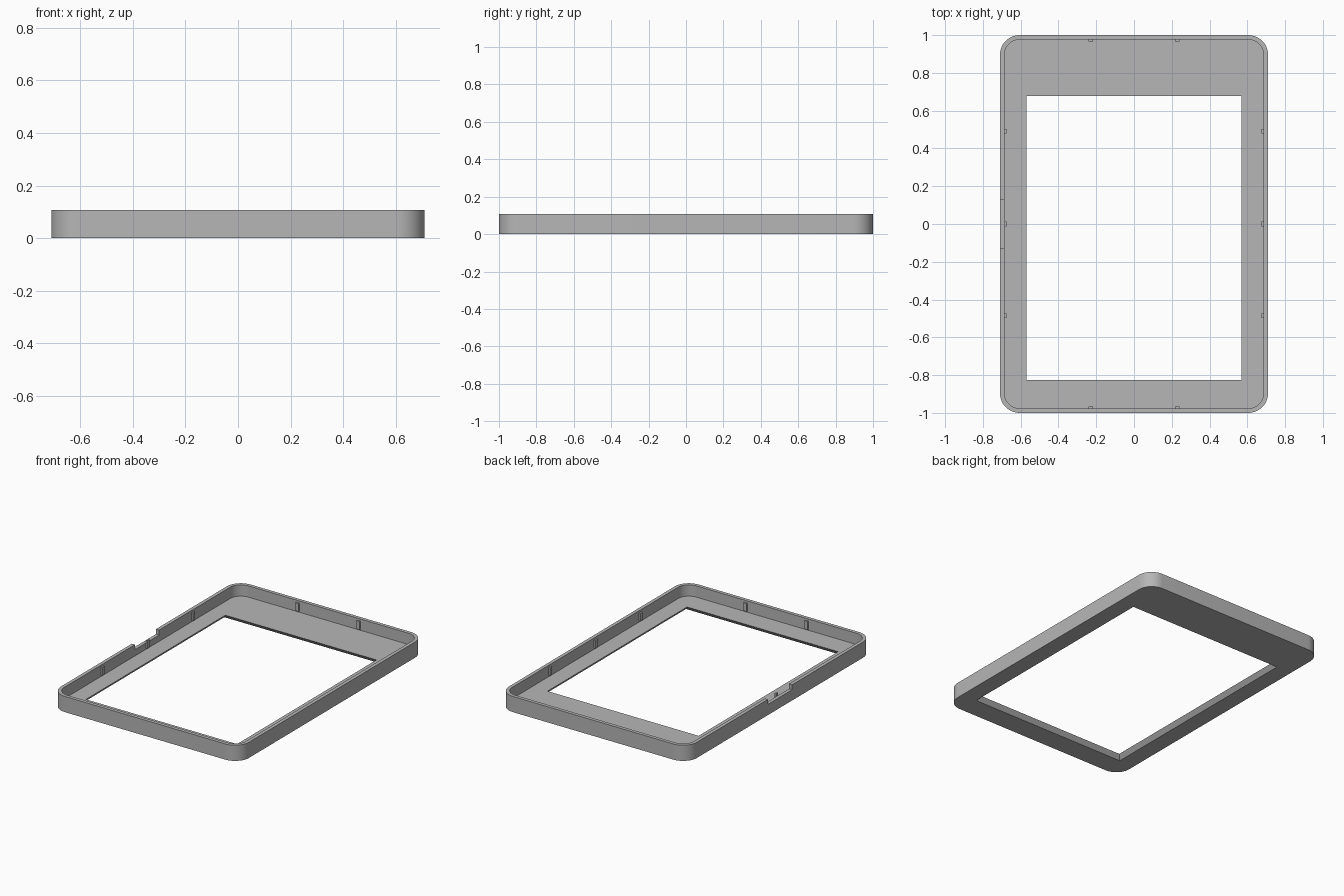
import bpy, bmesh, math

W, L, H = 0.71, 1.0, 0.107      # half width, half length, height
WALL, FLOOR, RADIUS = 0.024, 0.03, 0.105

cube = bpy.data.objects.get("Cube")
if cube:
    bpy.data.objects.remove(cube, do_unlink=True)

grey = bpy.data.materials.new("plain grey")
grey.use_nodes = True
grey.diffuse_color = (0.47, 0.47, 0.47, 1)
grey.node_tree.nodes["Principled BSDF"].inputs["Base Color"].default_value = grey.diffuse_color


def rounded_rect(w, l, r, steps=12):
    """Outline of a rounded rectangle, corner by corner."""
    pts = []
    for i, (sx, sy) in enumerate([(1, 1), (-1, 1), (-1, -1), (1, -1)]):
        for k in range(steps + 1):
            a = math.pi / 2 * (i + k / steps)
            pts.append((sx * (w - r) + r * math.cos(a), sy * (l - r) + r * math.sin(a)))
    return pts


def rect(x0, x1, y0, y1):
    return [(x0, y0), (x1, y0), (x1, y1), (x0, y1)]


def loft(name, bottom, top, z0, z1):
    """Solid between two matching outlines."""
    bm = bmesh.new()
    lo = [bm.verts.new((x, y, z0)) for x, y in bottom]
    hi = [bm.verts.new((x, y, z1)) for x, y in top]
    bm.faces.new(lo[::-1])
    bm.faces.new(hi)
    for i in range(len(lo)):
        j = (i + 1) % len(lo)
        bm.faces.new((lo[i], lo[j], hi[j], hi[i]))
    mesh = bpy.data.meshes.new(name)
    bm.to_mesh(mesh)
    bm.free()
    mesh.materials.append(grey)
    obj = bpy.data.objects.new(name, mesh)
    bpy.context.collection.objects.link(obj)
    return obj


def activate(obj):
    bpy.ops.object.select_all(action='DESELECT')
    obj.select_set(True)
    bpy.context.view_layer.objects.active = obj


def cut(obj, cutter):
    cutter.hide_render = True
    mod = obj.modifiers.new("cut", 'BOOLEAN')
    mod.operation = 'DIFFERENCE'
    mod.solver = 'EXACT'
    mod.object = cutter
    activate(obj)
    bpy.ops.object.modifier_apply(modifier=mod.name)
    bpy.data.objects.remove(cutter, do_unlink=True)


# Tray with rounded corners
outline = rounded_rect(W, L, RADIUS)
frame = loft("bezel_frame", outline, outline, 0, H)
inside = rounded_rect(W - WALL, L - WALL, RADIUS - WALL)
cut(frame, loft("cavity_cutter", inside, inside, FLOOR, H + 0.1))


# Window opening, flaring outwards towards the underside
def window(grow):
    return rect(-0.57 - grow, 0.57 + grow, -0.825 - grow, 0.678 + grow)


SLOPE = 0.025 / FLOOR
EXTRA = 0.01
cut(frame, loft("window_cutter", window(SLOPE * (FLOOR + EXTRA)), window(-SLOPE * EXTRA),
                -EXTRA, FLOOR + EXTRA))

# Notch through the rim of one long wall
notch = rect(-W - 0.1, -W + WALL + 0.03, -0.13, 0.13)
cut(frame, loft("notch_cutter", notch, notch, 0.073, H + 0.1))

activate(frame)
bpy.ops.object.shade_smooth_by_angle(angle=math.radians(30))

# Small snap ribs on the inner walls
DEPTH, HALF = 0.011, 0.012
for side, label in ((-1, "right"), (1, "left")):
    for y in (-0.485, 0, 0.49):
        xs = sorted((side * (W - WALL), side * (W - WALL - DEPTH)))
        base = rect(*xs, y - HALF, y + HALF)
        loft(label + "_snap_rib", base, base, 0.038, 0.093)
for side, label in ((-1, "front"), (1, "back")):
    for x in (-0.23, 0.23):
        ys = sorted((side * (L - WALL), side * (L - WALL - DEPTH)))
        base = rect(x - HALF, x + HALF, *ys)
        loft(label + "_snap_rib", base, base, 0.038, 0.093)
